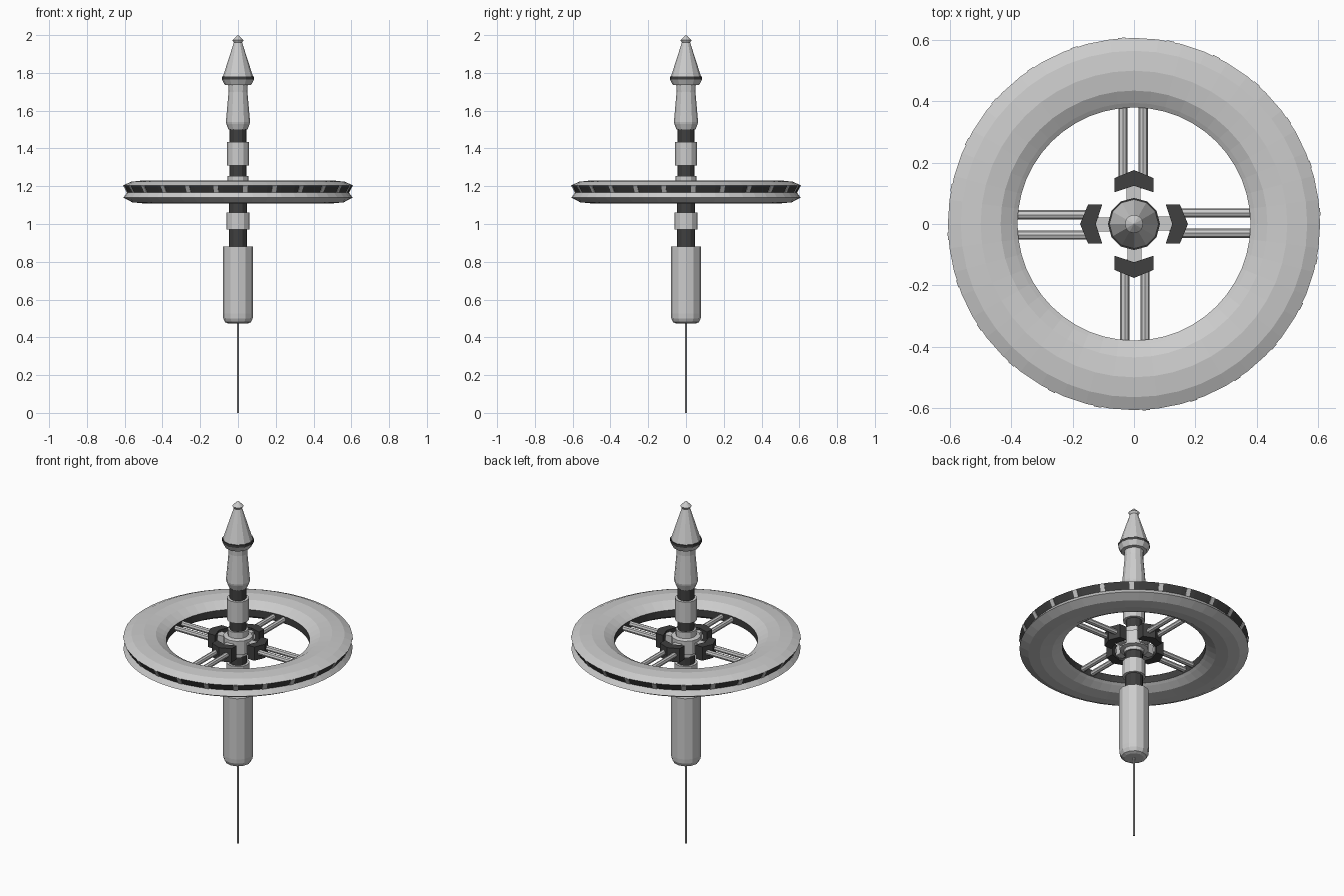
import bpy, bmesh, math
from mathutils import Matrix

if "Cube" in bpy.data.objects:
    bpy.data.objects.remove(bpy.data.objects["Cube"])

dark = bpy.data.materials.new("dark_grey")
dark.diffuse_color = (0.05, 0.05, 0.05, 1)
dark.use_nodes = True
dark.node_tree.nodes["Principled BSDF"].inputs["Base Color"].default_value = dark.diffuse_color
light = bpy.data.materials.new("light_grey")
light.diffuse_color = (0.8, 0.8, 0.8, 1)
light.use_nodes = True
light.node_tree.nodes["Principled BSDF"].inputs["Base Color"].default_value = light.diffuse_color


def finish(name, bm, mats):
    bmesh.ops.recalc_face_normals(bm, faces=bm.faces)
    me = bpy.data.meshes.new(name)
    bm.to_mesh(me)
    bm.free()
    for m in mats:
        me.materials.append(m)
    ob = bpy.data.objects.new(name, me)
    bpy.context.collection.objects.link(ob)
    return ob


def lathe(name, profile, sides, mats=(light,), closed=False, dark_bands=()):
    """Turn (radius, z) points around z; open profiles are capped."""
    bm = bmesh.new()
    rings = [[bm.verts.new((r * math.cos(2 * math.pi * i / sides),
                            r * math.sin(2 * math.pi * i / sides), z))
              for i in range(sides)] for r, z in profile]
    n = len(rings)
    for k in range(n if closed else n - 1):
        a, b = rings[k], rings[(k + 1) % n]
        for i in range(sides):
            j = (i + 1) % sides
            f = bm.faces.new((a[i], a[j], b[j], b[i]))
            f.material_index = 1 if k in dark_bands else 0
    if not closed:
        bm.faces.new(rings[0])
        bm.faces.new(rings[-1])
    return finish(name, bm, mats)


def around(name, count, make, mats, start=0.0):
    """Repeat a piece, made on the +x side, around the z axis."""
    bm = bmesh.new()
    for i in range(count):
        before = set(bm.verts)
        make(bm)
        new = [v for v in bm.verts if v not in before]
        bmesh.ops.rotate(bm, verts=new, cent=(0, 0, 0),
                         matrix=Matrix.Rotation(start + 2 * math.pi * i / count, 3, 'Z'))
    return finish(name, bm, mats)


def box(bm, centre, size, tilt=0.0):
    m = (Matrix.Translation(centre) @ Matrix.Rotation(tilt, 4, 'Y')
         @ Matrix.Diagonal((*size, 1)))
    bmesh.ops.create_cube(bm, size=1, matrix=m)


# Central spine
lathe("antenna", [(0.006, 0), (0.006, 0.48)], 8)
lathe("lower_module", [(0.052, 0.473), (0.068, 0.48), (0.078, 0.50),
                       (0.08, 0.525), (0.08, 0.88)], 12)
lathe("core_shaft", [(0.048, 0.87), (0.048, 1.24)], 12, (dark,))
lathe("upper_core_shaft", [(0.044, 1.24), (0.044, 1.51)], 12, (dark,))
lathe("lower_collar", [(0.062, 0.97), (0.062, 1.06)], 12)
lathe("upper_collar", [(0.059, 1.31), (0.059, 1.435)], 12)
lathe("hub", [(0.055, 1.11), (0.055, 1.13), (0.078, 1.135), (0.078, 1.215),
              (0.055, 1.22), (0.055, 1.255)], 12)

# Upper module and nose
lathe("upper_module", [(0.05, 1.50), (0.062, 1.53), (0.064, 1.54), (0.05, 1.70),
                       (0.052, 1.74)], 12)
lathe("nose_base", [(0.052, 1.735), (0.07, 1.737), (0.085, 1.765)], 12)
lathe("nose_band", [(0.085, 1.765), (0.085, 1.78)], 12, (dark,))
lathe("nose_cone", [(0.08, 1.78), (0.022, 1.96), (0.03, 1.973), (0.001, 2.0)], 12)

# Ring with a grooved rim; dark bands on the upper groove and inner wall
lathe("ring", [(0.56, 1.115), (0.607, 1.14), (0.587, 1.167), (0.607, 1.205),
               (0.565, 1.224), (0.50, 1.231), (0.435, 1.222), (0.395, 1.20),
               (0.38, 1.19), (0.38, 1.15), (0.395, 1.14), (0.435, 1.118),
               (0.50, 1.109)], 48, (light, dark), True, (2, 8))
around("rim_dividers", 24,
       lambda bm: box(bm, (0.596, 0, 1.186), (0.006, 0.024, 0.042), 0.50),
       (light,), math.radians(3.75))


# Spokes in pairs
def spoke_pair(bm):
    for y in (-0.030, 0.036):
        m = Matrix.Translation((0.25, y, 1.17)) @ Matrix.Rotation(math.pi / 2, 4, 'Y')
        bmesh.ops.create_cone(bm, cap_ends=True, segments=8, radius1=0.015,
                              radius2=0.015, depth=0.27, matrix=m)


# Chevron-shaped spoke mounts
def chevron(bm):
    outline = [(0.104, 0.063), (0.15, 0.063), (0.176, 0), (0.15, -0.063),
               (0.104, -0.063), (0.125, 0)]
    face = bm.faces.new([bm.verts.new((x, y, 1.13)) for x, y in outline])
    top = bmesh.ops.extrude_face_region(bm, geom=[face])["geom"]
    bmesh.ops.translate(bm, vec=(0, 0, 0.08),
                        verts=[g for g in top if isinstance(g, bmesh.types.BMVert)])
    if not face.is_valid:
        return


around("spokes", 4, spoke_pair, (light,))
around("spoke_mounts", 4, chevron, (dark,))
around("mount_links", 4, lambda bm: box(bm, (0.098, 0.002, 1.17), (0.066, 0.046, 0.055)),
       (light,))
